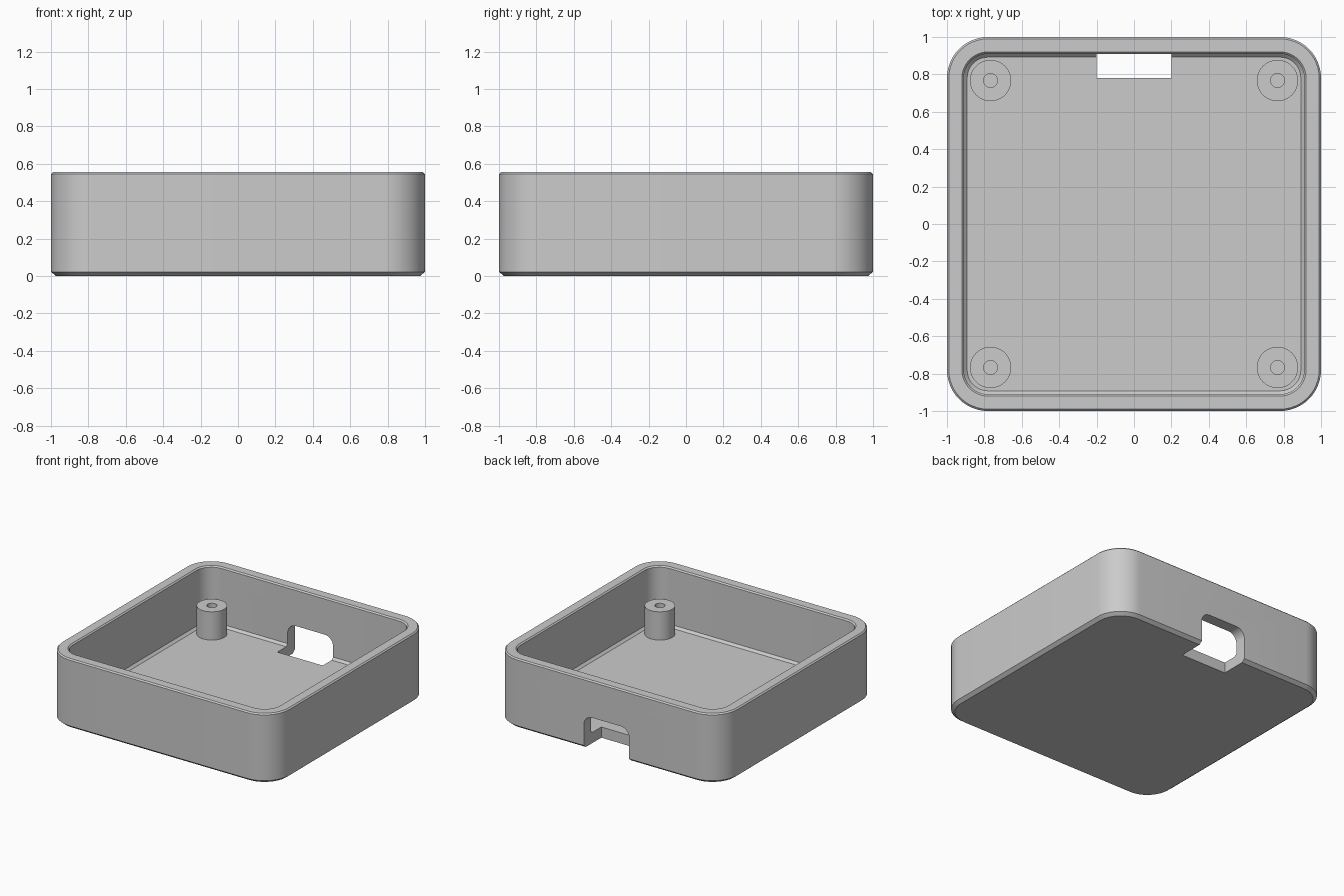
import bpy, bmesh, math

cube = bpy.data.objects.get("Cube")
if cube:
    bpy.data.objects.remove(cube, do_unlink=True)

HEIGHT, FLOOR = 0.555, 0.085

grey = bpy.data.materials.new("plain grey")
grey.use_nodes = True
colour = (0.6, 0.6, 0.6, 1)
grey.diffuse_color = colour
grey.node_tree.nodes["Principled BSDF"].inputs["Base Color"].default_value = colour


def arc(cx, cy, radius, start, steps=12):
    """Points of a quarter circle, counter-clockwise from the start angle."""
    angles = [start + math.pi / 2 * i / steps for i in range(steps + 1)]
    return [(cx + radius * math.cos(a), cy + radius * math.sin(a)) for a in angles]


def rounded_square(half, radius):
    c = half - radius
    points = []
    for q, (sx, sy) in enumerate([(1, 1), (-1, 1), (-1, -1), (1, -1)]):
        points += arc(c * sx, c * sy, radius, q * math.pi / 2)
    return points


def make_object(name, bm):
    bmesh.ops.remove_doubles(bm, verts=bm.verts, dist=1e-5)
    bmesh.ops.recalc_face_normals(bm, faces=bm.faces)
    mesh = bpy.data.meshes.new(name)
    bm.to_mesh(mesh)
    bm.free()
    mesh.materials.append(grey)
    obj = bpy.data.objects.new(name, mesh)
    bpy.context.collection.objects.link(obj)
    return obj


def loft(name, rings, location=(0, 0, 0)):
    """Skin (outline, z) rings in order and cap both ends."""
    bm = bmesh.new()
    loops = [[bm.verts.new((x, y, z)) for x, y in outline] for outline, z in rings]
    for a, b in zip(loops, loops[1:]):
        for i in range(len(a)):
            j = (i + 1) % len(a)
            bm.faces.new((a[i], a[j], b[j], b[i]))
    bm.faces.new(loops[0][::-1])
    bm.faces.new(loops[-1])
    obj = make_object(name, bm)
    obj.location = location
    return obj


def select_only(obj):
    bpy.ops.object.select_all(action='DESELECT')
    obj.select_set(True)
    bpy.context.view_layer.objects.active = obj


def smooth(obj):
    select_only(obj)
    bpy.ops.object.shade_smooth_by_angle(angle=math.radians(25))


# Open tray: up the outside wall, over the rim, down the inside to the floor
section = [
    (0.973, 0), (1, 0.022), (1, HEIGHT - 0.01), (0.99, HEIGHT),
    (0.92, HEIGHT), (0.91, HEIGHT - 0.01),
    (0.91, FLOOR + 0.018), (0.892, FLOOR),
]
tray = loft("tray", [(rounded_square(h, h - 0.78), z) for h, z in section])

# Cable opening: arched slot through the back wall and the floor edge
W, TOP, R = 0.2, 0.262, 0.075
arch = ([(W, -0.1)] + arc(W - R, TOP - R, R, 0)
        + arc(R - W, TOP - R, R, math.pi / 2) + [(-W, -0.1)])
bm = bmesh.new()
face = bm.faces.new([bm.verts.new((x, 0.78, z)) for x, z in arch])
extruded = bmesh.ops.extrude_face_region(bm, geom=[face])
bmesh.ops.translate(bm, vec=(0, 0.4, 0),
                    verts=[g for g in extruded["geom"] if isinstance(g, bmesh.types.BMVert)])
cutter = make_object("opening_cutter", bm)
cutter.hide_render = True

cut = tray.modifiers.new("cable opening", 'BOOLEAN')
cut.operation = 'DIFFERENCE'
cut.solver = 'EXACT'
cut.object = cutter
select_only(tray)
bpy.ops.object.modifier_apply(modifier=cut.name)
bpy.data.objects.remove(cutter, do_unlink=True)
smooth(tray)

# Four hollow screw posts standing on the floor
POST, HOLE, POST_TOP = 0.11, 0.037, 0.31
post_section = [(POST, FLOOR - 0.02), (POST, POST_TOP), (HOLE, POST_TOP), (HOLE, FLOOR)]
for side, sx in (("left", 1), ("right", -1)):
    for end, sy in (("front", -1), ("back", 1)):
        post = loft(f"screw_post_{end}_{side}",
                    [(rounded_square(r, r), z) for r, z in post_section],
                    (0.767 * sx, 0.767 * sy, 0))
        smooth(post)
